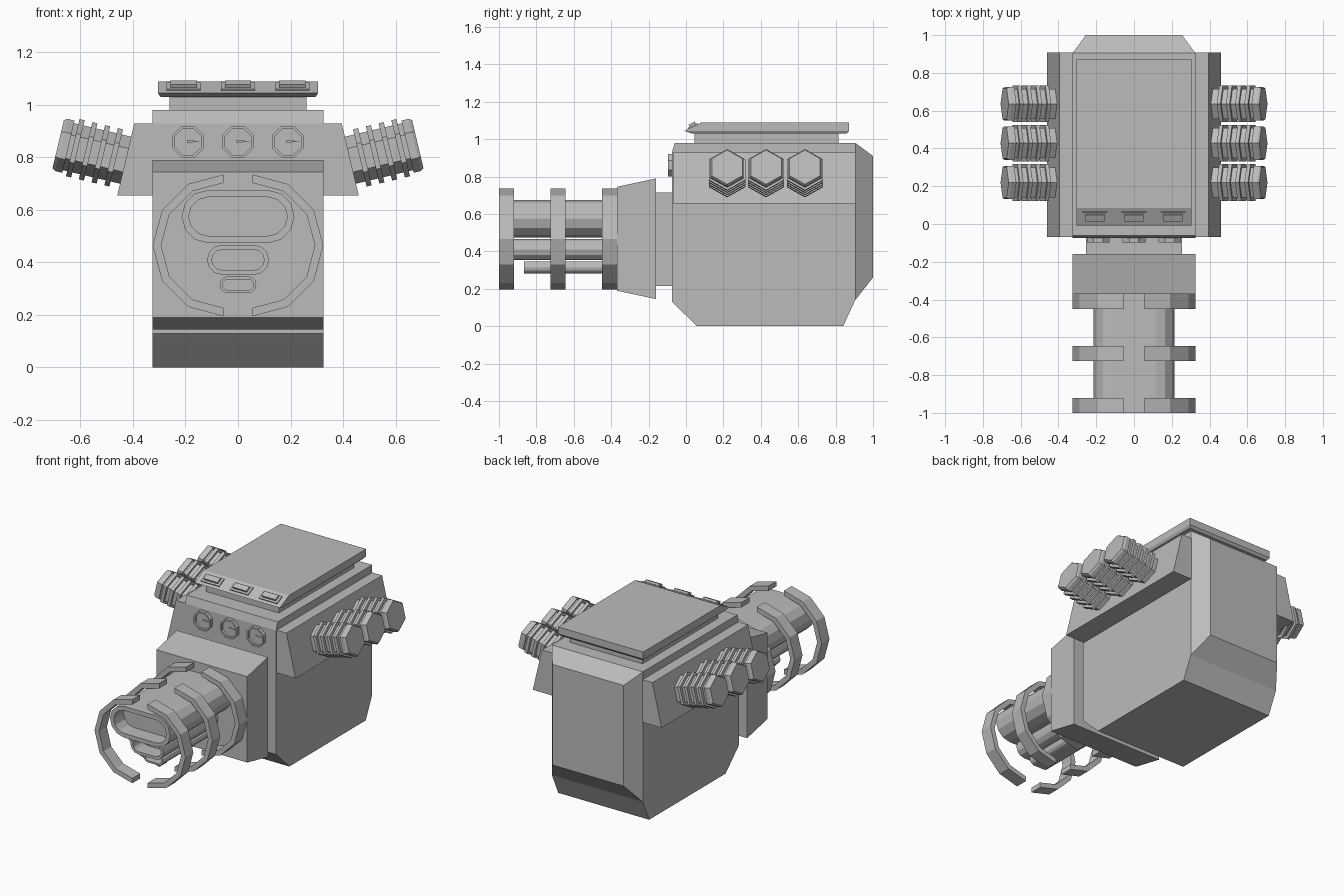
import bpy, bmesh
from math import sin, cos, pi, atan2
from mathutils import Matrix, Vector

cube = bpy.data.objects.get("Cube")
if cube:
    bpy.data.objects.remove(cube, do_unlink=True)

GREY = (0.5, 0.5, 0.5, 1)
mat = bpy.data.materials.new("plain_grey")
mat.use_nodes = True
mat.diffuse_color = GREY
mat.node_tree.nodes["Principled BSDF"].inputs["Base Color"].default_value = GREY


def loft(name, rings, matrix=Matrix()):
    """Skin a row of equal-sized point rings and cap both ends."""
    bm = bmesh.new()
    rows = [[bm.verts.new(matrix @ Vector(p)) for p in ring] for ring in rings]
    n = len(rows[0])
    for a, b in zip(rows, rows[1:]):
        for i in range(n):
            j = (i + 1) % n
            bm.faces.new((a[i], a[j], b[j], b[i]))
    bm.faces.new(rows[0])
    bm.faces.new(rows[-1])
    bmesh.ops.recalc_face_normals(bm, faces=bm.faces)
    mesh = bpy.data.meshes.new(name)
    bm.to_mesh(mesh)
    bm.free()
    mesh.materials.append(mat)
    obj = bpy.data.objects.new(name, mesh)
    bpy.context.collection.objects.link(obj)
    return obj


def rect_y(y, hx, z0, z1):
    return [(-hx, y, z0), (hx, y, z0), (hx, y, z1), (-hx, y, z1)]


def rect_z(z, hx, y0, y1):
    return [(-hx, y0, z), (hx, y0, z), (hx, y1, z), (-hx, y1, z)]


def stadium(y, hx, hz, zc, steps=6):
    pts = []
    for side in (1, -1):
        for i in range(steps + 1):
            a = -pi / 2 + pi * i / steps
            pts.append((side * (hx - hz + hz * cos(a)), y, zc + side * hz * sin(a)))
    return pts


def polygon(n, r, along, turn=0.0):
    return [(r * cos(turn + 2 * pi * i / n), r * sin(turn + 2 * pi * i / n), along)
            for i in range(n)]


# Main casing with chamfered back, bottom and front top edge
loft("main_casing", [rect_y(-0.075, 0.325, 0.13, 0.93), rect_y(-0.06, 0.325, 0.115, 0.98),
                     rect_y(0.06, 0.325, 0, 0.98), rect_y(0.84, 0.325, 0, 0.98),
                     rect_y(0.905, 0.325, 0.14, 0.98), rect_y(1.0, 0.255, 0.26, 0.91)])

# Neck and flared collar
loft("neck", [rect_y(-0.17, 0.255, 0.215, 0.715), rect_y(-0.07, 0.255, 0.215, 0.715)])
loft("collar", [rect_y(-0.37, 0.325, 0.19, 0.745), rect_y(-0.16, 0.325, 0.145, 0.79)])

# Lid on its pedestal
loft("lid_pedestal", [rect_z(0.97, 0.26, 0.045, 0.815), rect_z(1.035, 0.26, 0.045, 0.815)])
loft("lid", [rect_z(1.03, 0.295, 0.03, 0.86), rect_z(1.045, 0.305, -0.008, 0.872),
             rect_z(1.09, 0.305, 0.085, 0.872)])

# Buttons on the sloping lid edge
slope = Matrix.Rotation(atan2(0.045, 0.093), 4, "X")
for i in (-1, 0, 1):
    place = Matrix.Translation((0.207 * i, 0.038, 1.067)) @ slope
    loft("button_base", [rect_z(-0.005, 0.065, -0.03, 0.03),
                         rect_z(0.007, 0.065, -0.03, 0.03)], place)
    loft("button", [rect_z(0, 0.05, -0.017, 0.02), rect_z(0.02, 0.05, -0.017, 0.02)], place)

# Dials with raised rims and needles
face_front = Matrix.Rotation(pi / 2, 4, "X")
for i in (-1, 0, 1):
    place = Matrix.Translation((0.19 * i, -0.07, 0.86)) @ face_front
    loft("dial", [polygon(8, r, d, pi / 8) for r, d in
                  ((0.065, 0), (0.065, 0.027), (0.054, 0.027), (0.054, 0.012))], place)
    needle = [(-0.005, -0.005), (0.045, 0.002), (-0.005, 0.006)]
    loft("dial_needle", [[(x, y, d) for x, y in needle] for d in (0.01, 0.018)], place)

# Stacked barrels with hollow muzzles: half width, half height, centre z, front y, rim
for name, hx, hz, zc, front, rim in (("large_barrel", 0.215, 0.101, 0.575, -1.0, 0.027),
                                     ("middle_barrel", 0.118, 0.057, 0.41, -0.93, 0.018),
                                     ("small_barrel", 0.07, 0.032, 0.315, -0.865, 0.011)):
    loft(name, [stadium(-0.36, hx, hz, zc), stadium(front, hx, hz, zc),
                stadium(front, hx - rim, hz - rim, zc),
                stadium(front + 0.1, hx - rim, hz - rim, zc)])

for side in (-1, 1):
    # Split half rings around the barrels
    for y in (-1.0, -0.725, -0.45):
        rings = []
        for i in range(7):
            a = -pi / 2 + pi * i / 6
            rings.append([(side * (0.055 + r * cos(a)), yy, 0.465 + r * sin(a))
                          for r, yy in ((0.27, y), (0.27, y + 0.08),
                                        (0.238, y + 0.08), (0.238, y))])
        loft("half_ring", rings)

    # Sloping side housing
    profile = [(0.32, 0.93), (0.395, 0.93), (0.46, 0.655), (0.32, 0.655)]
    loft("side_housing", [[(side * x, y, z) for x, z in profile] for y in (-0.07, 0.907)])

    # Ribbed hexagonal cylinders standing square to the housing
    steps = [(0.092, -0.02)]
    for i in range(4):
        t = 0.035 + 0.05 * i
        steps += [(0.092, t), (0.112, t), (0.112, t + 0.02), (0.092, t + 0.02)]
    steps += [(0.092, 0.222), (0.102, 0.222), (0.102, 0.25), (0.094, 0.262)]
    tilt = Matrix.Rotation(side * (pi / 2 - atan2(0.065, 0.275)), 4, "Y")
    for y in (0.22, 0.428, 0.636):
        place = Matrix.Translation((side * 0.43, y, 0.79)) @ tilt
        loft("ribbed_cylinder", [polygon(6, r, t) for r, t in steps], place)
